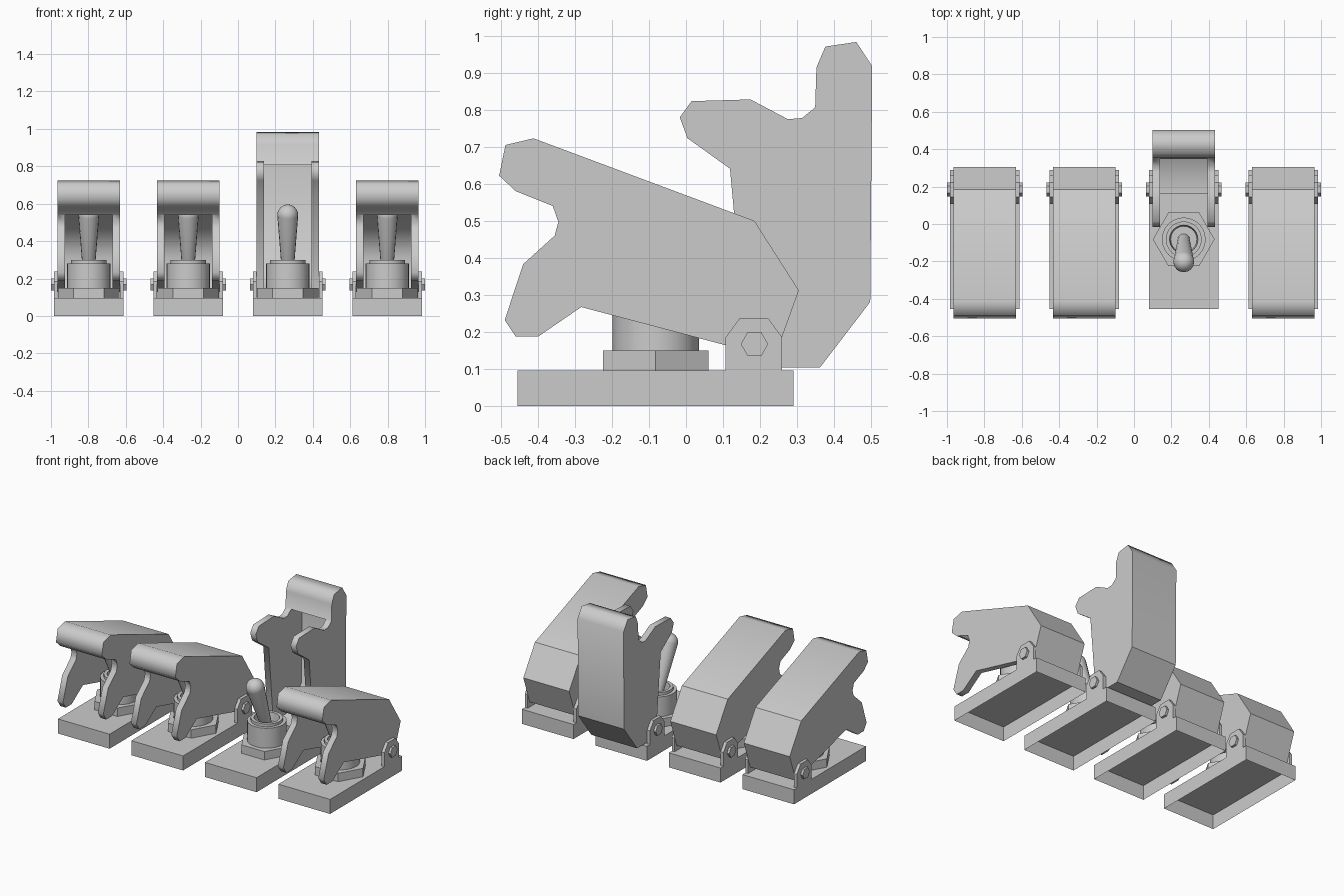
import bpy, bmesh
from math import sin, cos, pi, radians

if "Cube" in bpy.data.objects:
    bpy.data.objects.remove(bpy.data.objects["Cube"])

PIVOT = (0.185, 0.167)          # hinge axis (y, z)
SWITCH_Y = -0.082


def finish(bm, name, merge=True):
    if merge:
        bmesh.ops.remove_doubles(bm, verts=bm.verts, dist=1e-5)
    bmesh.ops.recalc_face_normals(bm, faces=bm.faces)
    me = bpy.data.meshes.new(name)
    bm.to_mesh(me)
    bm.free()
    ob = bpy.data.objects.new(name, me)
    bpy.context.collection.objects.link(ob)
    return ob


def prism(bm, pts, x0, x1):
    """Extrude a (y, z) outline along x."""
    a = [bm.verts.new((x0, y, z)) for y, z in pts]
    b = [bm.verts.new((x1, y, z)) for y, z in pts]
    bm.faces.new(a)
    bm.faces.new(b[::-1])
    n = len(pts)
    for i in range(n):
        j = (i + 1) % n
        bm.faces.new((a[i], b[i], b[j], a[j]))


def lathe(name, prof, sides):
    """Revolve an (r, z) profile about z."""
    bm = bmesh.new()
    rings = []
    for r, z in prof:
        rings.append([bm.verts.new((r * cos(2 * pi * k / sides), r * sin(2 * pi * k / sides), z))
                      for k in range(sides)])
    for p, q in zip(rings, rings[1:]):
        for k in range(sides):
            m = (k + 1) % sides
            bm.faces.new((p[k], p[m], q[m], q[k]))
    bmesh.ops.dissolve_degenerate(bm, dist=1e-6, edges=bm.edges)
    return finish(bm, name)


def smooth(ob, angle):
    bpy.ops.object.select_all(action='DESELECT')
    ob.select_set(True)
    bpy.context.view_layer.objects.active = ob
    bpy.ops.object.shade_smooth_by_angle(angle=radians(angle))


# base: box open underneath
bm = bmesh.new()
prism(bm, [(-0.455, 0), (0.29, 0), (0.29, 0.095), (-0.455, 0.095)], -0.187, 0.187)
bmesh.ops.recalc_face_normals(bm, faces=bm.faces)
bm.normal_update()
bmesh.ops.delete(bm, geom=[f for f in bm.faces if f.normal.z < -0.9], context='FACES_ONLY')
me = bpy.data.meshes.new("base")
bm.to_mesh(me)
bm.free()
base = bpy.data.objects.new("base", me)
bpy.context.collection.objects.link(base)

# hinge ears
bm = bmesh.new()
ear = [(0.107, 0.095), (0.107, 0.185), (0.145, 0.237), (0.222, 0.237), (0.26, 0.185), (0.26, 0.095)]
for s in (-1, 1):
    prism(bm, ear, s * 0.167, s * 0.187)
ears = finish(bm, "hinge_ears")

# hinge pin heads
bm = bmesh.new()
hexa = [(PIVOT[0] + 0.037 * cos(k * pi / 3), PIVOT[1] + 0.037 * sin(k * pi / 3)) for k in range(6)]
for s in (-1, 1):
    prism(bm, hexa, s * 0.186, s * 0.202)
pins = finish(bm, "hinge_pins")

# mounting nut, collar and lever
nut = lathe("nut", [(0, 0.095), (0.165, 0.095), (0.165, 0.15), (0, 0.15)], 6)
collar = lathe("collar", [(0.117, 0.15), (0.117, 0.28), (0.096, 0.28), (0.096, 0.298),
                          (0.076, 0.298), (0.07, 0.245), (0, 0.245)], 24)
smooth(collar, 35)
tip = [(0.056 * cos(a), 0.323 + 0.056 * sin(a)) for a in [k * pi / 12 for k in range(6)]]
lever = lathe("lever", [(0.032, 0)] + tip + [(0, 0.379)], 16)
smooth(lever, 40)

# cover: side outline, hollowed from below between the cheeks
outline = [(-0.505, 0.622), (-0.488, 0.705), (-0.412, 0.723), (0.185, 0.50), (0.305, 0.312),
           (0.239, 0.129), (-0.283, 0.267), (-0.40, 0.187), (-0.46, 0.187), (-0.49, 0.232),
           (-0.44, 0.383), (-0.355, 0.46), (-0.345, 0.497), (-0.36, 0.54), (-0.46, 0.58)]
cavity = [(-0.36, 0.539), (-0.335, 0.651), (0.165, 0.464), (0.262, 0.308), (0.2, 0.14),
          (0.15, 0.0), (-0.6, 0.0), (-0.6, 0.5)]


def local(pts):
    return [(y - PIVOT[0], z - PIVOT[1]) for y, z in pts]


bm = bmesh.new()
prism(bm, local(outline), -0.166, 0.166)
cover = finish(bm, "cover")
bm = bmesh.new()
prism(bm, local(cavity), -0.126, 0.126)
cutter = finish(bm, "cover_cutter")
cutter.hide_render = True
mod = cover.modifiers.new("hollow", 'BOOLEAN')
mod.operation, mod.object, mod.solver = 'DIFFERENCE', cutter, 'EXACT'
bpy.context.view_layer.objects.active = cover
bpy.ops.object.modifier_apply(modifier=mod.name)
bpy.data.objects.remove(cutter)
smooth(cover, 70)

# crisp creases along the two ridges and the ends of the flat panels
bm = bmesh.new()
bm.from_mesh(cover.data)
ridges = local([(0.185, 0.50), (0.305, 0.312)])
for e in bm.edges:
    if all(any(abs(v.co.y - y) + abs(v.co.z - z) < 0.01 for y, z in ridges) for v in e.verts) \
            and abs(e.verts[0].co.x - e.verts[1].co.x) > 0.1:
        e.smooth = False
bm.to_mesh(cover.data)
bm.free()

# place the row of four switches, the third with its cover raised
parts = {base: (0, 0), ears: (0, 0), pins: (0, 0), nut: (SWITCH_Y, 0), collar: (SWITCH_Y, 0),
         lever: (SWITCH_Y, 0.24), cover: PIVOT}
for i in range(4):
    for ob, (y, z) in parts.items():
        new = ob if i == 0 else ob.copy()
        if i:
            bpy.context.collection.objects.link(new)
        new.location = ((i - 1.5) * 0.532, y, z)
        if ob is lever:
            new.rotation_euler.x = radians(21.8)
        if ob is cover:
            new.rotation_euler.x = radians(-70) if i == 2 else 0
